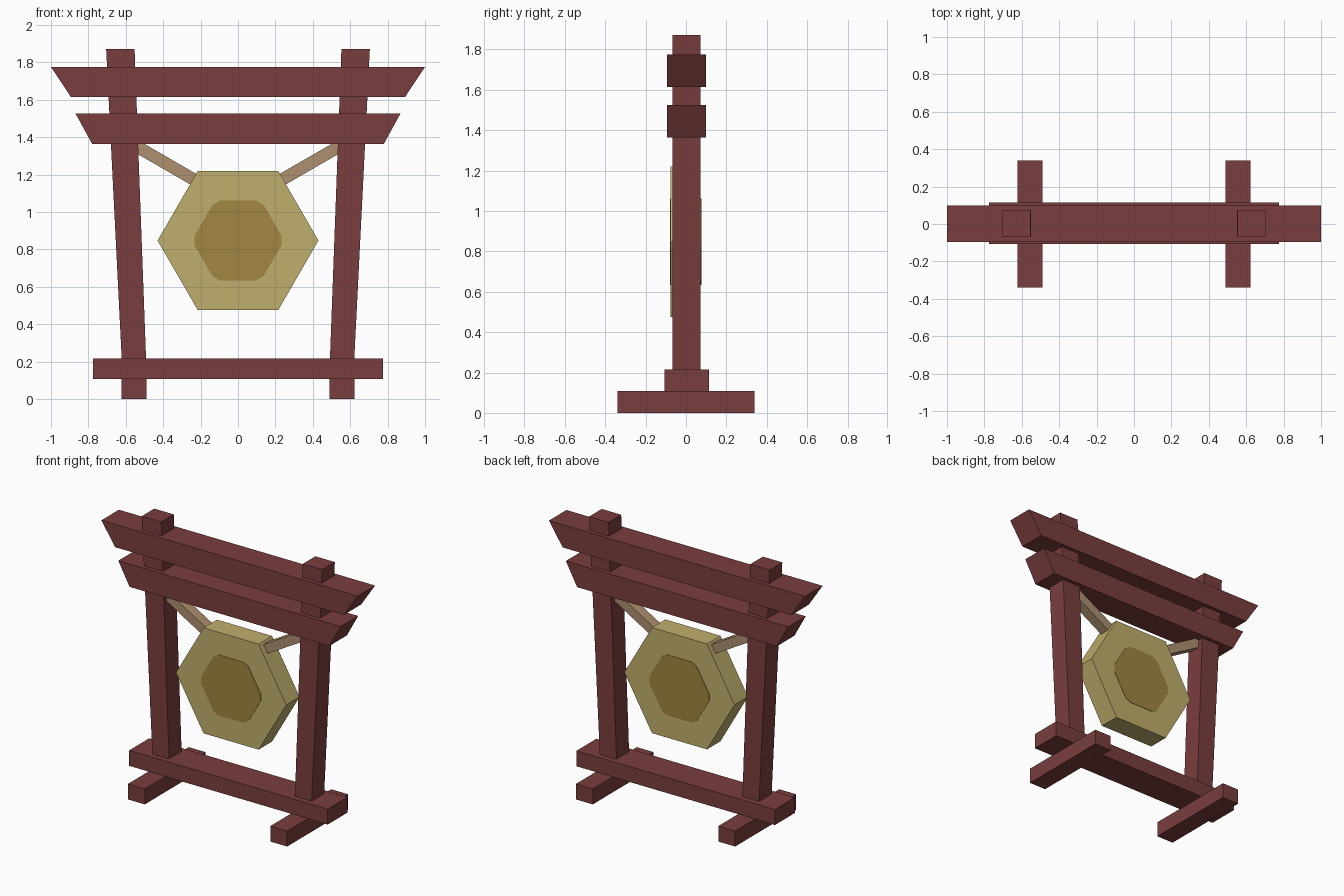
import bpy, bmesh, math
from mathutils import Vector

if "Cube" in bpy.data.objects:
    bpy.data.objects.remove(bpy.data.objects["Cube"])


def material(name, rgb):
    m = bpy.data.materials.new(name)
    lin = [((c / 255 + 0.055) / 1.055) ** 2.4 for c in rgb]
    m.diffuse_color = (*lin, 1)
    m.use_nodes = True
    m.node_tree.nodes["Principled BSDF"].inputs["Base Color"].default_value = m.diffuse_color
    return m


red = material("red painted wood", (122, 61, 61))
brass = material("pale brass", (192, 175, 109))
bronze = material("dark bronze", (162, 134, 66))
rope = material("tan rope", (172, 144, 111))


def prism(name, outline, y0, y1, mat):
    """Extrude an x,z outline from y0 to y1."""
    bm = bmesh.new()
    face = bm.faces.new([bm.verts.new((x, y0, z)) for x, z in outline])
    ext = bmesh.ops.extrude_face_region(bm, geom=[face])
    verts = [v for v in ext["geom"] if isinstance(v, bmesh.types.BMVert)]
    bmesh.ops.translate(bm, vec=(0, y1 - y0, 0), verts=verts)
    # extrusion may drop the starting cap
    if not any(all(abs(v.co.y - y0) < 1e-6 for v in f.verts) for f in bm.faces):
        bm.faces.new([v for v in bm.verts if v not in verts])
    bmesh.ops.recalc_face_normals(bm, faces=bm.faces)
    me = bpy.data.meshes.new(name)
    bm.to_mesh(me)
    bm.free()
    me.materials.append(mat)
    ob = bpy.data.objects.new(name, me)
    bpy.context.collection.objects.link(ob)
    return ob


def beam(name, bottom, top, z0, z1, y0, y1):
    """Crossbeam, symmetric in x, with slanted ends."""
    return prism(name, [(-bottom, z0), (bottom, z0), (top, z1), (-top, z1)], y0, y1, red)


# Crossbeams
beam("base_beam", 0.775, 0.775, 0.107, 0.216, -0.107, 0.115)
beam("lower_crossbeam", 0.78, 0.868, 1.364, 1.525, -0.095, 0.1)
beam("upper_crossbeam", 0.893, 1.0, 1.614, 1.775, -0.095, 0.1)

for side, s in (("left", -1), ("right", 1)):
    # Foot running front to back
    prism(side + "_foot", [(s * 0.49, 0), (s * 0.622, 0), (s * 0.622, 0.109), (s * 0.49, 0.109)],
          -0.34, 0.34, red)
    # Leaning post, wider at the top
    prism(side + "_post", [(s * 0.491, 0.2), (s * 0.621, 0.2), (s * 0.705, 1.872), (s * 0.553, 1.872)],
          -0.067, 0.073, red)
    # Strap leaving the gong edge at right angles
    d = Vector((s * math.cos(math.pi / 6), 0.5))
    n = Vector((-d.y, d.x)) * 0.0325
    a = Vector((s * 0.225, 1.167))
    b = a + d * 0.40
    prism(side + "_strap", [a + n, a - n, b - n, b + n], -0.037, 0.037, rope)

# Six-sided gong
CZ = 0.847
hexagon = lambda r: [Vector((r * math.cos(i * math.pi / 3), r * math.sin(i * math.pi / 3)))
                     for i in range(6)]
centre = Vector((0, CZ))
prism("gong", [centre + p for p in hexagon(0.43)], -0.077, 0.073, brass)

# Dark strike patches with clipped corners, front and back
h = hexagon(0.247)
patch = []
for i in range(6):
    patch += [centre + h[i].lerp(h[i - 1], 0.11), centre + h[i].lerp(h[(i + 1) % 6], 0.11)]
prism("front_strike_patch", patch, -0.080, -0.076, bronze)
prism("back_strike_patch", patch, 0.072, 0.076, bronze)
